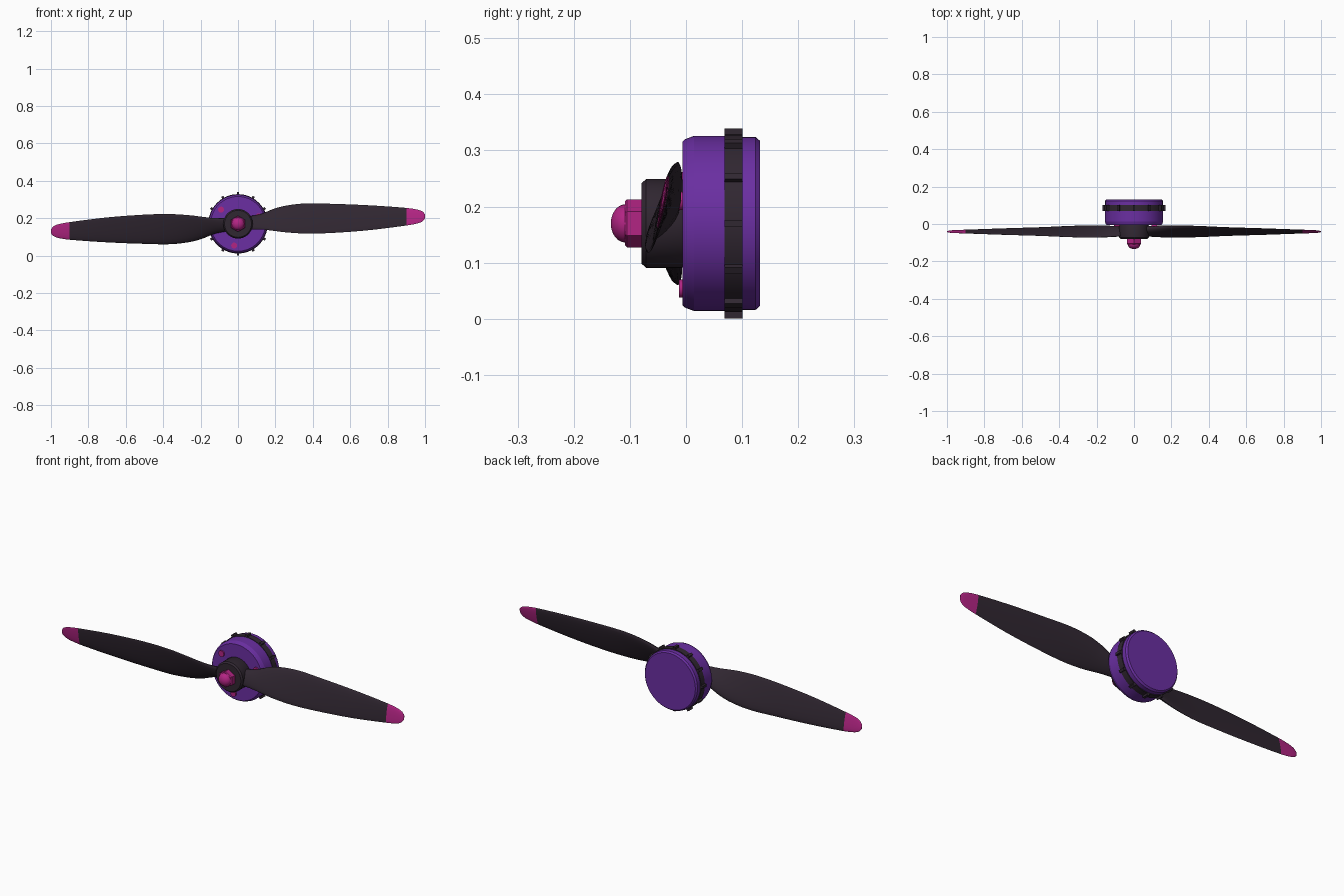
import bpy, bmesh, math
from mathutils import Vector, Matrix

if "Cube" in bpy.data.objects:
    bpy.data.objects.remove(bpy.data.objects["Cube"])

CZ = 0.17  # height of the spin axis


def mat(name, rgb):
    m = bpy.data.materials.new(name)
    m.diffuse_color = (*rgb, 1)
    m.use_nodes = True
    m.node_tree.nodes["Principled BSDF"].inputs["Base Color"].default_value = m.diffuse_color
    return m


PURPLE = mat("purple", (0.145, 0.028, 0.36))
BLACK = mat("charcoal", (0.030, 0.020, 0.031))
PINK = mat("magenta", (0.45, 0.018, 0.23))


def finish(name, bm, mats, angle=30):
    bmesh.ops.recalc_face_normals(bm, faces=bm.faces)
    me = bpy.data.meshes.new(name)
    bm.to_mesh(me)
    bm.free()
    ob = bpy.data.objects.new(name, me)
    bpy.context.collection.objects.link(ob)
    for m in mats:
        me.materials.append(m)
    bpy.ops.object.select_all(action='DESELECT')
    ob.select_set(True)
    bpy.context.view_layer.objects.active = ob
    bpy.ops.object.shade_smooth_by_angle(angle=math.radians(angle))
    return ob


def loft(bm, rings):
    """Skin a list of point rings and cap both ends."""
    vs = [[bm.verts.new(p) for p in r] for r in rings]
    n = len(vs[0])
    for a, b in zip(vs, vs[1:]):
        for i in range(n):
            bm.faces.new((a[i], a[(i + 1) % n], b[(i + 1) % n], b[i]))
    bm.faces.new(vs[0])
    bm.faces.new(vs[-1])


def lathe(name, profile, m, sides=64, cx=0.0, cz=CZ, phase=0.0, angle=30):
    """Solid of revolution about y from (y, radius) points."""
    bm = bmesh.new()
    loft(bm, [[(cx + r * math.cos(phase + math.tau * i / sides), y,
                cz + r * math.sin(phase + math.tau * i / sides))
               for i in range(sides)] for y, r in profile])
    return finish(name, bm, [m], angle)


# Motor housing: front bell and rear cap
lathe("motor_bell", [(-0.006, 0.146), (-0.002, 0.150), (0.014, 0.156), (0.085, 0.156)], PURPLE, angle=20)
lathe("motor_rear_cap", [(0.08, 0.154), (0.124, 0.154), (0.132, 0.147)], PURPLE)

# Cooling band with twelve lugs
lathe("motor_band", [(0.069, 0.1585), (0.101, 0.1585)], BLACK)
bm = bmesh.new()
for i in range(12):
    rot = Matrix.Rotation(math.tau * i / 12, 4, 'Y')
    bmesh.ops.create_cube(bm, size=1, matrix=Matrix.Translation((0, 0.085, CZ)) @ rot
                          @ Matrix.Translation((0, 0, 0.1595))
                          @ Matrix.Diagonal((0.013, 0.032, 0.019, 1)))
finish("band_lugs", bm, [BLACK])

# Three dots on the bell face
for i in range(3):
    a = math.radians(20 + 120 * i)
    lathe(f"bell_dot_{i + 1}", [(-0.0125, 0.016), (-0.005, 0.016)], PINK, 24,
          0.118 * math.cos(a), CZ + 0.118 * math.sin(a))

# Hub, hex nut and domed shaft end
lathe("hub", [(-0.079, 0.072), (-0.071, 0.079), (-0.008, 0.079), (0.0, 0.075)], BLACK)
lathe("hex_nut", [(-0.109, 0.039), (-0.105, 0.043), (-0.075, 0.043)], PINK, 6, phase=math.pi / 6)
lathe("nut_dome", [(-0.108 - 0.026 * math.cos(t), 0.034 * math.sin(t))
                   for t in [math.pi / 2 * k / 8 for k in (0.3, 1, 2, 3, 4, 5, 6, 7, 8)]]
      + [(-0.10, 0.034)], PINK, 32)

# Blade stations: x, lower edge, upper edge, half sweep in y, half thickness
ST = [(0.03, -0.030, 0.034, 0.020, 0.020), (0.12, -0.030, 0.050, 0.027, 0.017),
      (0.18, -0.036, 0.076, 0.030, 0.014), (0.25, -0.045, 0.096, 0.031, 0.012),
      (0.36, -0.052, 0.109, 0.028, 0.010), (0.50, -0.049, 0.107, 0.022, 0.0085),
      (0.70, -0.034, 0.099, 0.016, 0.007), (0.90, -0.009, 0.085, 0.009, 0.005),
      (0.96, 0.002, 0.076, 0.007, 0.004), (0.988, 0.014, 0.065, 0.005, 0.003),
      (1.0, 0.030, 0.051, 0.002, 0.0015)]


def station(x):
    """Smooth (Catmull-Rom style) interpolation of the stations."""
    k = max(i for i in range(len(ST) - 1) if ST[i][0] <= x + 1e-9)
    p0, p1, p2, p3 = (ST[min(max(k + d, 0), len(ST) - 1)] for d in (-1, 0, 1, 2))
    h = p2[0] - p1[0]
    t = (x - p1[0]) / h
    out = []
    for j in range(1, 5):
        m1 = (p2[j] - p0[j]) / (p2[0] - p0[0]) * h
        m2 = (p3[j] - p1[j]) / (p3[0] - p1[0]) * h
        out.append((2*t**3 - 3*t*t + 1) * p1[j] + (t**3 - 2*t*t + t) * m1
                   + (3*t*t - 2*t**3) * p2[j] + (t**3 - t*t) * m2)
    return out


def section(x, n=20):
    lo, hi, sweep, thick = station(x)
    e0, e1 = Vector((x, -0.041 - sweep, lo)), Vector((x, -0.041 + sweep, hi))
    nrm = Vector((0, -(hi - lo), 2 * sweep)).normalized()
    pts = []
    for i in range(n):
        a = math.tau * i / n
        s = 0.5 + 0.5 * math.cos(a)  # blunt leading edge at the top
        pts.append(e0.lerp(e1, s) + nrm * thick * math.sin(a) * (0.7 + 0.5 * s))
    return pts


# Two blades, the second turned half a revolution; tips coloured by radius
xs = sorted({0.03 + 0.03 * i for i in range(30)} | {0.93, 0.96, 0.975, 0.988, 0.995, 1.0})
for name, turn in (("right_blade", 0), ("left_blade", math.pi)):
    bm = bmesh.new()
    loft(bm, [section(x) for x in xs])
    for f in bm.faces:
        f.material_index = int(f.calc_center_median().x > 0.9)
    bmesh.ops.transform(bm, verts=bm.verts, matrix=Matrix.Translation((0, 0, CZ))
                        @ Matrix.Rotation(turn, 4, 'Y'))
    finish(name, bm, [BLACK, PINK], 50)
